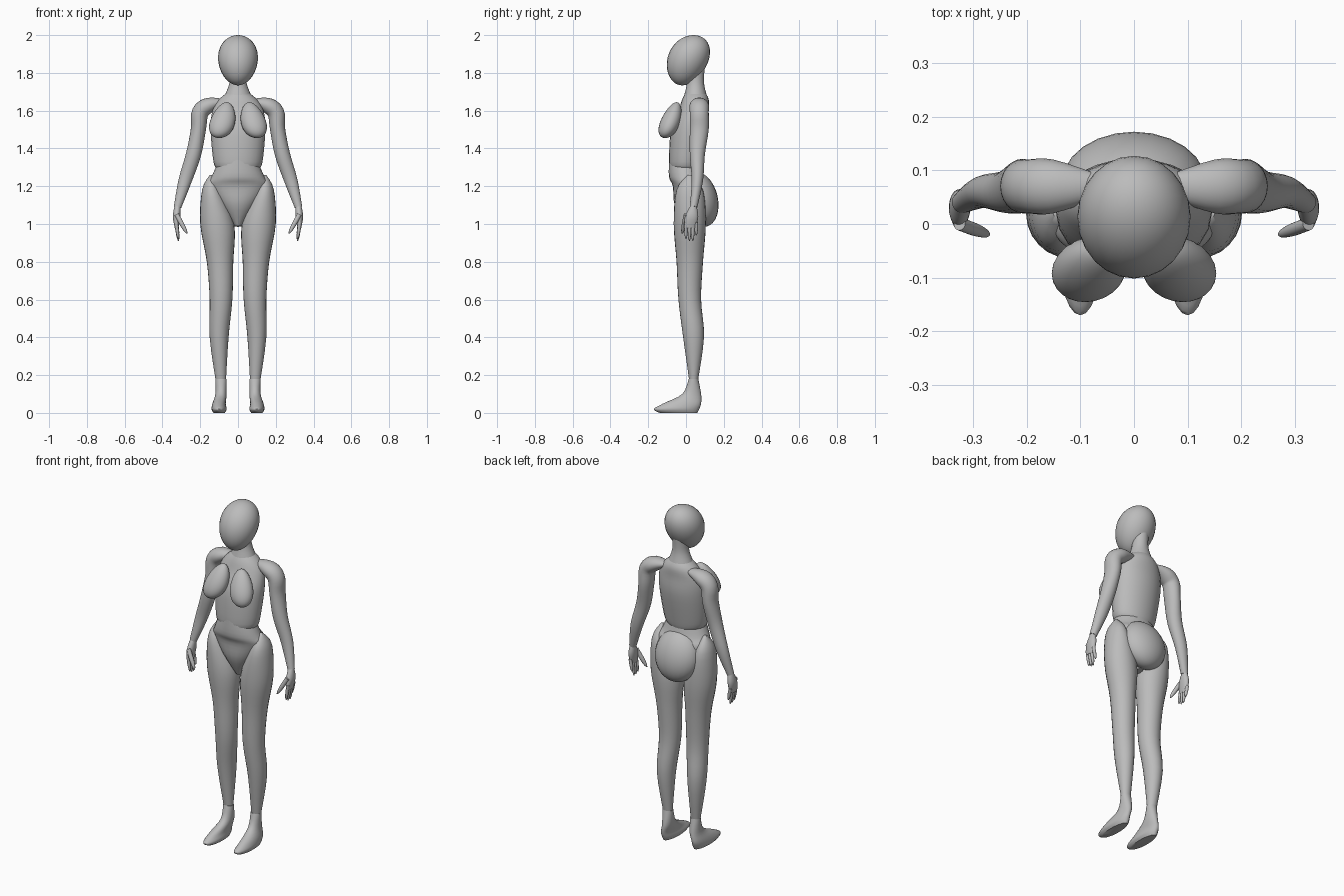
import bpy
import bmesh
import math
from mathutils import Vector

cube = bpy.data.objects.get("Cube")
if cube:
    bpy.data.objects.remove(cube, do_unlink=True)

GREY = (0.5, 0.5, 0.5, 1)
grey = bpy.data.materials.new("matte_grey")
grey.use_nodes = True
grey.diffuse_color = GREY
shader = grey.node_tree.nodes["Principled BSDF"]
shader.inputs["Base Color"].default_value = GREY

SIDES = 24
STEPS = 4


def finish(name, bm, mirrored):
    """Turn a bmesh into a smooth object, mirrored across x if asked."""
    bmesh.ops.recalc_face_normals(bm, faces=bm.faces)
    mesh = bpy.data.meshes.new(name)
    bm.to_mesh(mesh)
    bm.free()
    mesh.materials.append(grey)
    part = bpy.data.objects.new(name, mesh)
    bpy.context.collection.objects.link(part)
    if mirrored:
        mirror = part.modifiers.new("mirror", "MIRROR")
        mirror.use_mirror_merge = False
    bpy.ops.object.select_all(action="DESELECT")
    part.select_set(True)
    bpy.context.view_layer.objects.active = part
    bpy.ops.object.shade_smooth_by_angle(angle=math.radians(50))


def egg(name, centre, radii, taper, lean, mirrored=False):
    """Ellipsoid that narrows by taper and shifts by lean towards its top."""
    bm = bmesh.new()
    bmesh.ops.create_uvsphere(bm, u_segments=SIDES, v_segments=SIDES, radius=1)
    for vert in bm.verts:
        height = vert.co.z
        narrowing = 1 - taper * height
        size = Vector((radii[0] * narrowing, radii[1] * narrowing, radii[2]))
        vert.co = Vector(centre) + vert.co * size + Vector(lean) * height
    finish(name, bm, mirrored)


def refine(stations):
    """Insert smooth in-between stations along the list."""
    rows = [Vector(station) for station in stations]
    padded = [rows[0]] + rows + [rows[-1]]
    refined = []
    for before, start, end, after in zip(padded, padded[1:], padded[2:], padded[3:]):
        leave, arrive = (end - before) / 2, (after - start) / 2
        for step in range(STEPS):
            t = step / STEPS
            blend = t * t * (3 - 2 * t)
            refined.append(start.lerp(end, blend)
                           + leave * t * (1 - t) ** 2
                           - arrive * t * t * (1 - t))
    return refined + [rows[-1]]


def tube(name, stations, mirrored=False, level=True):
    """Skin ellipses given by centre, half width and half depth.

    Sections stay level, or else turn to follow the path."""
    rows = refine(stations)
    bm = bmesh.new()
    loops = []
    for i, row in enumerate(rows):
        centre = Vector(row[:3])
        along = Vector((0, 0, -1))
        if not level:
            ahead, behind = rows[min(i + 1, len(rows) - 1)], rows[max(i - 1, 0)]
            along = (Vector(ahead[:3]) - Vector(behind[:3])).normalized()
        across = Vector((0, 1, 0)).cross(along).normalized()
        wide, deep = across * row[3], along.cross(across) * row[4]
        angles = [math.tau * k / SIDES for k in range(SIDES)]
        loops.append([bm.verts.new(centre + wide * math.cos(a) + deep * math.sin(a))
                      for a in angles])
    for upper, lower in zip(loops, loops[1:]):
        for k in range(SIDES):
            bm.faces.new((upper[k - 1], upper[k], lower[k], lower[k - 1]))
    bm.faces.new(loops[0])
    bm.faces.new(loops[-1])
    finish(name, bm, mirrored)


def digit(name, root, tip, radius):
    """Straight finger that tapers from its root to its tip."""
    root, tip = Vector(root), Vector(tip)
    stations = []
    for share, thickness in ((0, 1), (0.5, 1), (0.85, 0.7), (1, 0.2)):
        girth = radius * thickness
        stations.append((*root.lerp(tip, share), girth, girth))
    tube(name, stations, mirrored=True, level=False)


# Head and neck
egg("head", (0, 0.01, 1.867), (0.105, 0.11, 0.133), -0.1, (0, 0.03, 0))
tube("neck", [
    (0, 0.05, 1.84, 0.045, 0.05), (0, 0.05, 1.75, 0.045, 0.045),
    (0, 0.05, 1.68, 0.07, 0.06)])

# Torso and hips
tube("torso", [
    (0, 0.05, 1.7, 0.05, 0.05), (0, 0.05, 1.66, 0.1, 0.07),
    (0, 0.04, 1.6, 0.135, 0.08), (0, 0.02, 1.5, 0.145, 0.1),
    (0, 0, 1.33, 0.13, 0.09), (0, 0, 1.29, 0.11, 0.08)])
tube("pelvis", [
    (0, -0.01, 1.34, 0.1, 0.08), (0, 0, 1.25, 0.14, 0.09),
    (0, 0.02, 1.2, 0.16, 0.09), (0, 0.03, 1.1, 0.1, 0.09),
    (0, 0.03, 0.99, 0.02, 0.04)])
egg("buttocks", (0, 0.075, 1.13), (0.135, 0.095, 0.145), 0, (0, -0.02, 0))
egg("breast", (0.08, -0.08, 1.55), (0.066, 0.053, 0.095), 0.2,
    (-0.02, 0.03, 0), mirrored=True)

# Legs and feet
tube("leg", [
    (0.14, 0.02, 1.26, 0.01, 0.01), (0.14, 0.02, 1.18, 0.05, 0.07),
    (0.11, 0.02, 1, 0.09, 0.085), (0.095, 0.02, 0.8, 0.07, 0.07),
    (0.09, 0.02, 0.6, 0.06, 0.06), (0.1, 0.04, 0.4, 0.05, 0.055),
    (0.09, 0.04, 0.15, 0.025, 0.02)], mirrored=True)
tube("foot", [
    (0.09, 0.04, 0.18, 0.03, 0.025), (0.09, 0.03, 0.1, 0.03, 0.05),
    (0.1, -0.02, 0.05, 0.035, 0.1), (0.1, -0.05, 0.02, 0.04, 0.12),
    (0.1, -0.04, 0, 0.03, 0.1)], mirrored=True)

# Arms and palms
tube("arm", [
    (0.06, 0.07, 1.65, 0.01, 0.02), (0.15, 0.07, 1.63, 0.04, 0.05),
    (0.2, 0.07, 1.59, 0.045, 0.05), (0.21, 0.07, 1.5, 0.04, 0.05),
    (0.235, 0.06, 1.37, 0.04, 0.04), (0.28, 0.06, 1.23, 0.035, 0.03),
    (0.32, 0.04, 1.09, 0.02, 0.02)], mirrored=True, level=False)
tube("palm", [
    (0.32, 0.04, 1.1, 0.015, 0.015), (0.325, 0.03, 1.04, 0.02, 0.035),
    (0.325, 0.02, 0.98, 0.01, 0.03)], mirrored=True)

# Thumb and a row of four fingers
digit("thumb", (0.325, 0, 1.05), (0.27, -0.02, 0.95), 0.012)
lengths = {"index": 0.09, "middle": 0.1, "ring": 0.1, "little": 0.07}
for place, (label, length) in enumerate(lengths.items()):
    y = 0.018 * place
    digit(label + "_finger", (0.328, y, 1.01), (0.315, y, 1.01 - length), 0.009)
